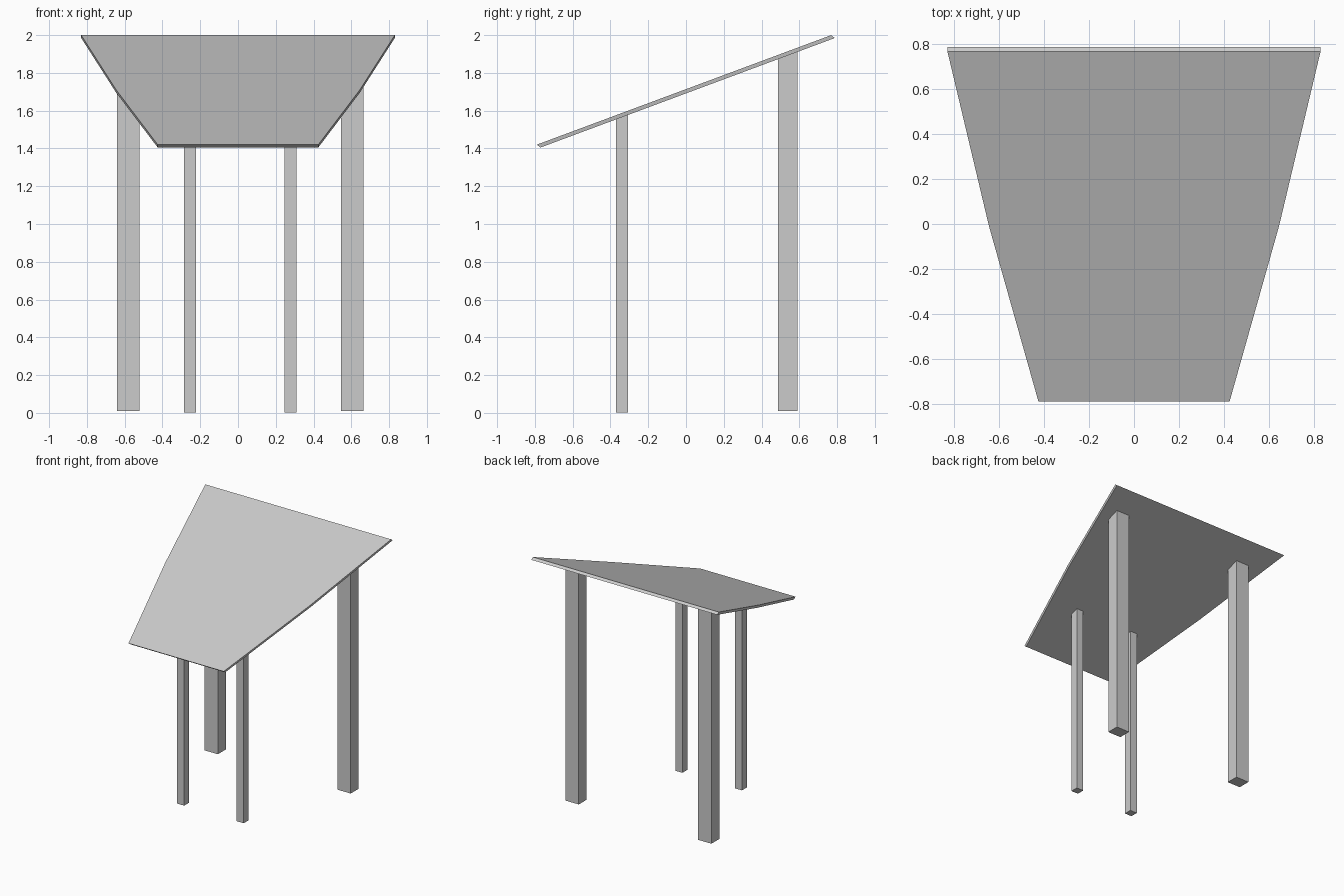
import bpy

if "Cube" in bpy.data.objects:
    bpy.data.objects.remove(bpy.data.objects["Cube"])

SLOPE = 0.372


def under(y):
    # height just inside the underside of the sloping top
    return 1.407 + (y + 0.77) * SLOPE


def make(name, verts, faces):
    mesh = bpy.data.meshes.new(name)
    mesh.from_pydata(verts, [], faces)
    obj = bpy.data.objects.new(name, mesh)
    bpy.context.collection.objects.link(obj)
    return obj


def prism(name, lower, upper):
    # closed solid between two matching counter-clockwise outlines
    n = len(lower)
    sides = [(i, (i + 1) % n, n + (i + 1) % n, n + i) for i in range(n)]
    return make(name, lower + upper,
                [tuple(reversed(range(n))), tuple(range(n, 2 * n))] + sides)


# Sloping six-sided top, narrow at the front
half = [(0.425, -0.79), (0.645, -0.01), (0.83, 0.768)]
outline = half + [(-x, y) for x, y in reversed(half)]
upper = [(x, y, 1.42 + (y + 0.79) * SLOPE) for x, y in outline]
lower = [(x, y + 0.02, z - 0.015) for x, y, z in upper]
prism("table_top", lower, upper)


# Square legs, cut at the top to follow the slope
def leg(name, x0, x1, y0, y1, z0):
    base = [(x0, y0), (x1, y0), (x1, y1), (x0, y1)]
    prism(name, [(x, y, z0) for x, y in base],
          [(x, y, under(y)) for x, y in base])


leg("front_leg_left", -0.285, -0.222, -0.37, -0.307, 0.003)
leg("front_leg_right", 0.247, 0.31, -0.37, -0.307, 0.003)
leg("back_leg_left", -0.64, -0.522, 0.488, 0.59, 0.01)
leg("back_leg_right", 0.545, 0.665, 0.488, 0.59, 0.01)
